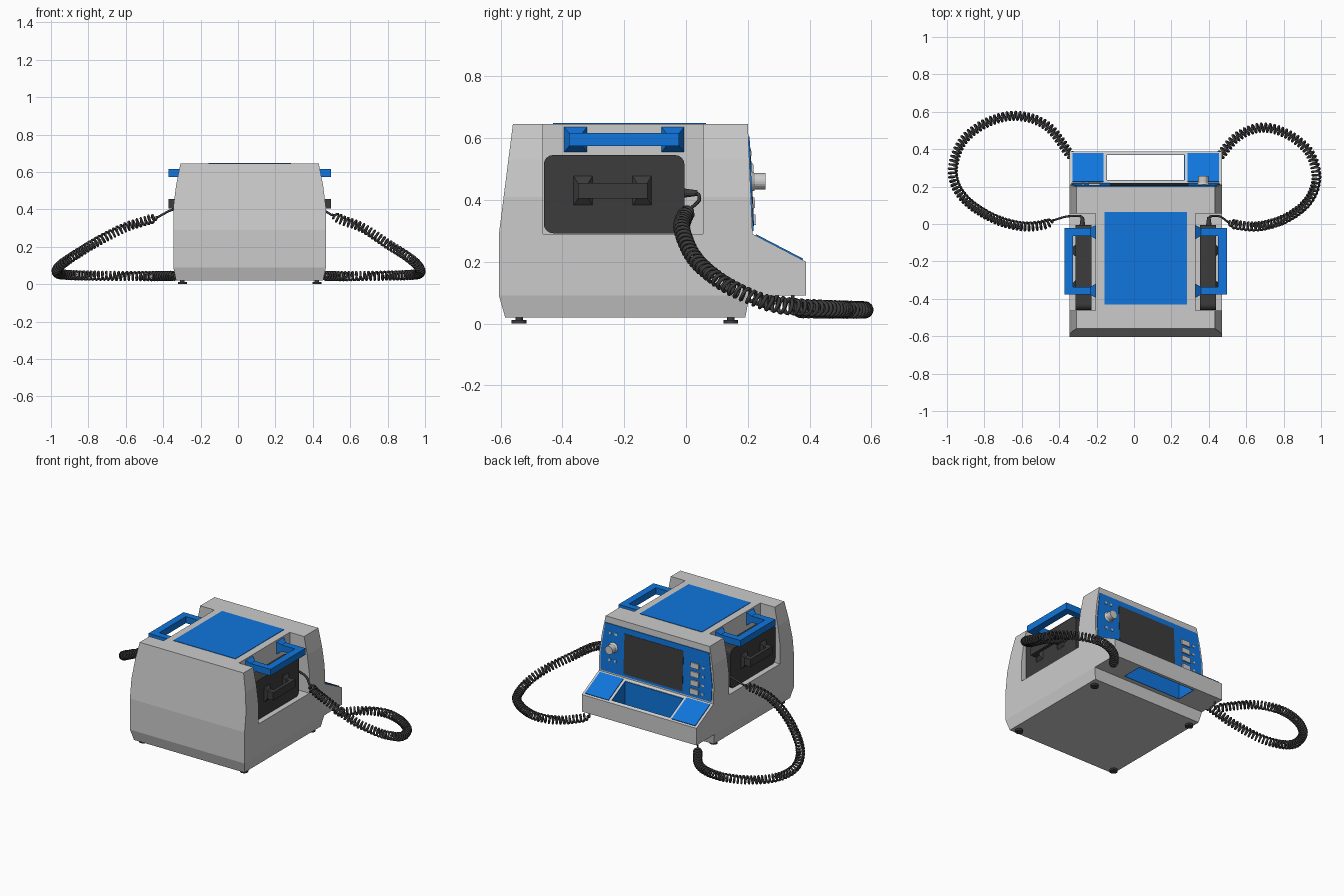
import bpy, bmesh, math
from mathutils import Vector, Matrix

if "Cube" in bpy.data.objects:
    bpy.data.objects.remove(bpy.data.objects["Cube"])

CX = 0.062  # the housing sits slightly off centre, the cables balance it


def material(name, rgb):
    m = bpy.data.materials.new(name)
    m.diffuse_color = (*rgb, 1)
    m.use_nodes = True
    m.node_tree.nodes["Principled BSDF"].inputs["Base Color"].default_value = m.diffuse_color
    return m


BLUE = material("blue_plastic", (0.005, 0.18, 0.72))
DARK = material("dark_plastic", (0.045, 0.045, 0.045))


def finish(bm, name, mat=None):
    bmesh.ops.recalc_face_normals(bm, faces=bm.faces)
    me = bpy.data.meshes.new(name)
    bm.to_mesh(me)
    bm.free()
    ob = bpy.data.objects.new(name, me)
    ob.location.x = CX
    if mat:
        me.materials.append(mat)
    bpy.context.collection.objects.link(ob)
    return ob


def add_prism(bm, pts, vec):
    a = [bm.verts.new(p) for p in pts]
    b = [bm.verts.new(Vector(p) + Vector(vec)) for p in pts]
    bm.faces.new(a)
    bm.faces.new(b)
    for i in range(len(a)):
        j = (i + 1) % len(a)
        bm.faces.new((a[i], a[j], b[j], b[i]))


def prism(name, pts, vec, mat=None):
    bm = bmesh.new()
    add_prism(bm, pts, vec)
    return finish(bm, name, mat)


def add_frustum(bm, r0, r1):
    """Tapered block along x; each end is (x, y0, y1, z0, z1)."""
    ends = [[bm.verts.new((x, y, z)) for y, z in ((a, c), (b, c), (b, d), (a, d))]
            for x, a, b, c, d in (r0, r1)]
    bm.faces.new(ends[0])
    bm.faces.new(ends[1])
    for i in range(4):
        j = (i + 1) % 4
        bm.faces.new((ends[0][i], ends[0][j], ends[1][j], ends[1][i]))


def box(name, x, y, z, mat=None):
    bm = bmesh.new()
    add_frustum(bm, (x[0], *y, *z), (x[1], *y, *z))
    return finish(bm, name, mat)


def add_cyl(bm, c, r0, r1, depth, axis='Z', n=20):
    rot = Matrix.Rotation(-math.pi / 2, 4, 'X') if axis == 'Y' else Matrix()
    bmesh.ops.create_cone(bm, cap_ends=True, segments=n, radius1=r0, radius2=r1,
                          depth=depth, matrix=Matrix.Translation(c) @ rot)


# Housing: side profile swept across x, then narrowed toward the top
profile = [(-0.605, 0.09), (-0.605, 0.29), (-0.56, 0.645), (0.2, 0.645),
           (0.215, 0.29), (0.388, 0.2), (0.388, 0.09)]
bm = bmesh.new()
add_prism(bm, [(-1, y, z) for y, z in profile], (2, 0, 0))
for h in (0.41, 0.53):
    bmesh.ops.bisect_plane(bm, geom=bm.verts[:] + bm.edges[:] + bm.faces[:],
                           plane_co=(0, 0, h), plane_no=(0, 0, 1))
for v in bm.verts:
    z = v.co.z
    w = 0.408 - max(0, z - 0.41) * 0.125 - max(0, z - 0.53) * 0.075
    v.co.x *= w
housing = finish(bm, "housing")

# Side paddle bays and the open storage bin are cut out
cutters = [box("bay_cutter", (s * 0.268, s * 0.6), (-0.462, 0.055), (0.29, 0.8)) for s in (-1, 1)]
cutters.append(box("bin_cutter", (-0.21, 0.21), (0.232, 0.372), (0.05, 0.4)))
bpy.context.view_layer.objects.active = housing
for c in cutters:
    m = housing.modifiers.new("cut", 'BOOLEAN')
    m.operation, m.solver, m.object = 'DIFFERENCE', 'EXACT', c
    bpy.ops.object.modifier_apply(modifier=m.name)
    bpy.data.objects.remove(c)

# Tapered base
bm = bmesh.new()
rings = [[bm.verts.new((x * w, y, z)) for x, y in ((-1, a), (1, a), (1, b), (-1, b))]
         for w, a, b, z in ((0.393, -0.585, 0.192, 0.02), (0.408, -0.605, 0.205, 0.09))]
for r in rings:
    bm.faces.new(r)
for i in range(4):
    j = (i + 1) % 4
    bm.faces.new((rings[0][i], rings[0][j], rings[1][j], rings[1][i]))
finish(bm, "base")

# Feet
bm = bmesh.new()
for x in (-0.36, 0.36):
    for y in (-0.54, 0.145):
        add_cyl(bm, (x, y, 0.006), 0.024, 0.024, 0.012)
        add_cyl(bm, (x, y, 0.016), 0.012, 0.012, 0.012)
finish(bm, "feet", DARK)

# Top panel
box("top_panel", (-0.221, 0.221), (-0.43, 0.065), (0.64, 0.648), BLUE)


# Control face: y of the sloped front at height z
def fy(z):
    return 0.2 + 0.015 * (0.645 - z) / 0.355


def face_rect(name, xa, xb, z0, z1, lift, mat):
    return prism(name, [(xa, fy(z0), z0), (xb, fy(z0), z0), (xb, fy(z1), z1), (xa, fy(z1), z1)],
                 (0, lift, 0), mat)


prism("control_panel", [(-0.395, fy(0.3), 0.3), (0.395, fy(0.3), 0.3),
                        (0.397, fy(0.41), 0.41), (0.37, fy(0.605), 0.605),
                        (-0.37, fy(0.605), 0.605), (-0.397, fy(0.41), 0.41)], (0, 0.004, 0), BLUE)
face_rect("screen", -0.19, 0.23, 0.315, 0.57, 0.006, DARK)
for i in range(4):
    z = 0.5 - i * 0.055
    face_rect("button", -0.305, -0.245, z - 0.017, z + 0.017, 0.012, None)
    face_rect("indicator", -0.342, -0.327, z - 0.007, z + 0.007, 0.008, None)
for i, (x, z) in enumerate(((0.29, 0.55), (0.33, 0.55), (0.29, 0.38), (0.33, 0.38))):
    face_rect("small_key", x - 0.008, x + 0.008, z - 0.008, z + 0.008, 0.008, None)

# Selector knob
bm = bmesh.new()
add_cyl(bm, (0.308, 0.217, 0.46), 0.036, 0.024, 0.02, 'Y')
add_cyl(bm, (0.308, 0.24, 0.46), 0.027, 0.027, 0.034, 'Y')
finish(bm, "selector_knob")


# Blue pads and bin liner on the sloping shelf
def sz(y):
    return 0.29 - 0.52 * (y - 0.215)


for s in (-1, 1):
    prism("shelf_pad", [(s * x, y, sz(y)) for x, y in
                        ((0.225, 0.225), (0.392, 0.225), (0.392, 0.377), (0.225, 0.377))],
          (0, 0.002, 0.004), BLUE)
    prism("bin_side", [(s * 0.21, 0.232, 0.09), (s * 0.21, 0.372, 0.09),
                       (s * 0.21, 0.372, sz(0.372)), (s * 0.21, 0.232, sz(0.232))],
          (-s * 0.004, 0, 0), BLUE)
for a, b in ((0.232, 0.236), (0.368, 0.372)):
    box("bin_wall", (-0.21, 0.21), (a, b), (0.09, sz(b)), BLUE)


# U-shaped grips with flared mounts
def grip(name, s, xs, y0, y1, zc, arm, flare, mat):
    xa, xb, xc, xd = xs
    (ay, az), (gy, gz) = arm, flare
    bm = bmesh.new()
    for y in (y0 + ay / 2, y1 - ay / 2):
        thin = (y - ay / 2, y + ay / 2, zc - az, zc + az)
        add_frustum(bm, (s * xa, y - gy, y + gy, zc - gz, zc + gz), (s * xb, *thin))
        add_frustum(bm, (s * xb, *thin), (s * xc, *thin))
    add_frustum(bm, (s * xc, y0, y1, zc - az, zc + az), (s * xd, y0, y1, zc - az, zc + az))
    finish(bm, name, mat)


for s in (-1, 1):
    grip("carry_handle", s, (0.266, 0.295, 0.388, 0.434), -0.378, -0.022, 0.595,
         (0.042, 0.021), (0.038, 0.042), BLUE)
    grip("paddle_grip", s, (0.374, 0.392, 0.412, 0.434), -0.35, -0.125, 0.43,
         (0.034, 0.025), (0.032, 0.05), DARK)
    # Paddle plate with rounded corners
    pts = []
    for cy, cz, a0 in ((-0.035, 0.515, 0), (-0.43, 0.515, 90), (-0.43, 0.322, 180), (-0.035, 0.322, 270)):
        for k in range(5):
            a = math.radians(a0 + k * 22.5)
            pts.append((s * 0.29, cy + 0.03 * math.cos(a), cz + 0.03 * math.sin(a)))
    prism("paddle", pts, (s * 0.086, 0, 0), DARK)
    # Cable plug
    bm = bmesh.new()
    add_cyl(bm, (s * 0.338, 0.015, 0.422), 0.015, 0.009, 0.045, 'Y', 12)
    finish(bm, "cable_plug", DARK)


# Coiled cables: a straight lead, then a helix wound round a smooth path
def smooth_path(pts, n=24):
    p = [Vector(q) for q in pts]
    p = [2 * p[0] - p[1]] + p + [2 * p[-1] - p[-2]]
    out = []
    for a, b, c, d in zip(p, p[1:], p[2:], p[3:]):
        for i in range(n):
            t = i / n
            out.append(0.5 * (2 * b + (c - a) * t + (2 * a - 5 * b + 4 * c - d) * t * t
                              + (3 * b - a - 3 * c + d) * t ** 3))
    return out + [p[-2]]


def coil_cable(name, lead, path, pitch=0.022, radius=0.022, steps=12):
    pts = smooth_path(lead, 5)
    line = smooth_path(path)
    angle, total = 0, sum((b - a).length for a, b in zip(line, line[1:]))
    run = 0
    for a, b in zip(line, line[1:]):
        seg = b - a
        side = seg.cross(Vector((0, 0, 1))).normalized()
        up = side.cross(seg).normalized()
        n = max(1, round(seg.length / pitch * steps))
        for i in range(n):
            ang = angle + 2 * math.pi * seg.length / pitch * i / n
            d = run + seg.length * i / n
            r = radius * min(1, d / 0.03, (total - d) / 0.03 + 0.05)
            pts.append(a + seg * (i / n) + r * (side * math.cos(ang) + up * math.sin(ang)))
        angle += 2 * math.pi * seg.length / pitch
        run += seg.length
    pts.append(line[-1])
    pts.append(line[-1] + Vector((0, 0, 0.05)))
    cu = bpy.data.curves.new(name, 'CURVE')
    cu.dimensions = '3D'
    cu.bevel_depth, cu.bevel_resolution = 0.0062, 1
    cu.use_fill_caps = True
    sp = cu.splines.new('POLY')
    sp.points.add(len(pts) - 1)
    for q, co in zip(sp.points, pts):
        q.co = (*co, 1)
    cu.materials.append(DARK)
    bpy.context.collection.objects.link(bpy.data.objects.new(name, cu))


coil_cable("right_cable",
           [(0.4, 0.03, 0.422), (0.415, 0.042, 0.415), (0.46, 0.04, 0.395), (0.5, 0.012, 0.37)],
           [(0.5, 0.012, 0.37), (0.56, -0.006, 0.342), (0.67, -0.012, 0.3), (0.8, 0.025, 0.215),
            (0.91, 0.1, 0.145), (0.965, 0.19, 0.095), (0.972, 0.29, 0.06), (0.925, 0.4, 0.05),
            (0.81, 0.485, 0.046), (0.68, 0.515, 0.044), (0.55, 0.465, 0.043), (0.445, 0.345, 0.045)])
coil_cable("left_cable",
           [(-0.276, 0.03, 0.422), (-0.29, 0.042, 0.415), (-0.36, 0.04, 0.395), (-0.43, 0.02, 0.358)],
           [(-0.43, 0.02, 0.358), (-0.49, -0.005, 0.34), (-0.6, -0.012, 0.305), (-0.74, 0.025, 0.235),
            (-0.88, 0.11, 0.15), (-0.955, 0.21, 0.095), (-0.965, 0.32, 0.06), (-0.91, 0.45, 0.05),
            (-0.78, 0.545, 0.046), (-0.62, 0.578, 0.044), (-0.46, 0.52, 0.043), (-0.325, 0.345, 0.045)])
